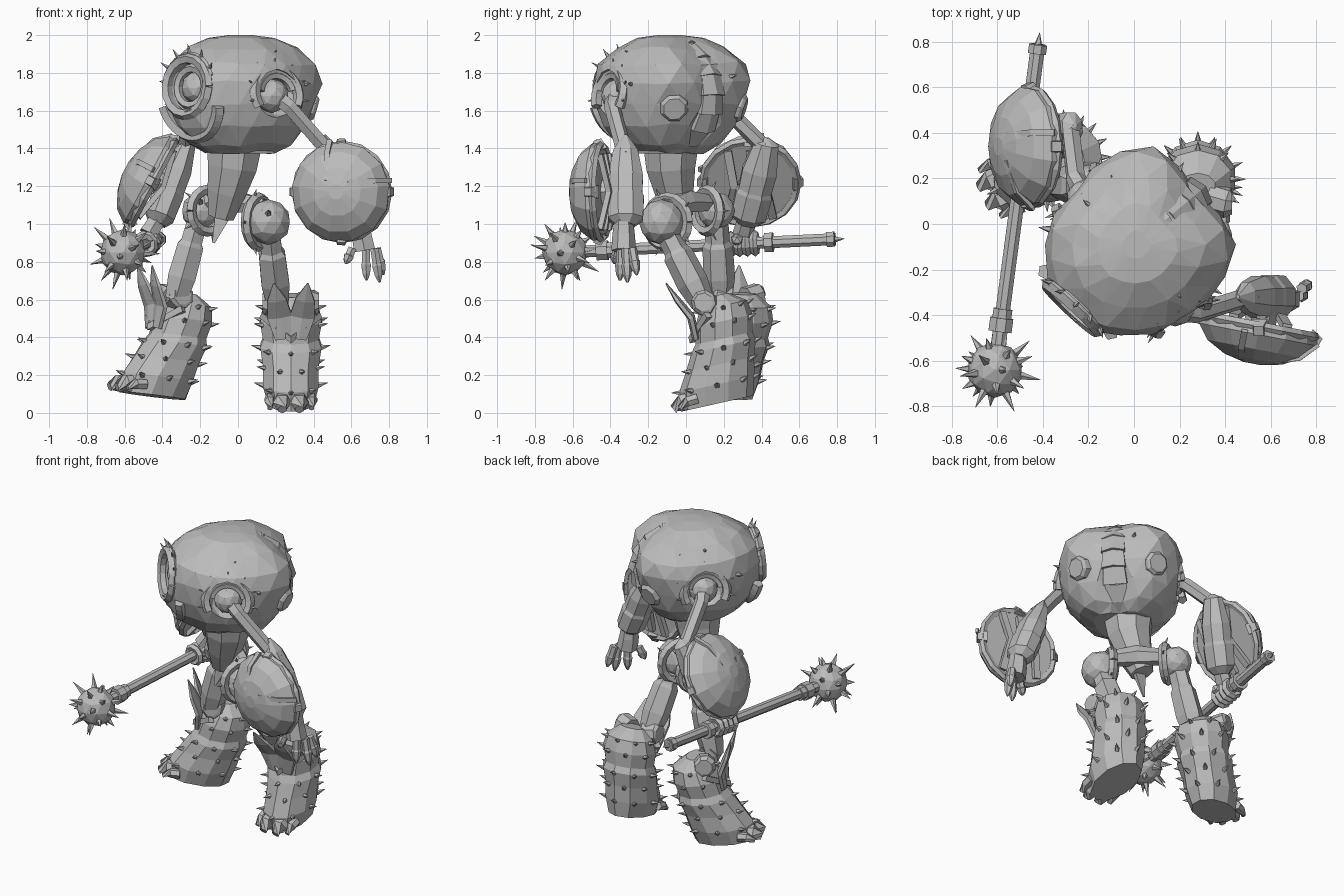
import bpy, bmesh, math, random
from mathutils import Vector as V, Matrix as M

random.seed(4)
if "Cube" in bpy.data.objects:
    bpy.data.objects.remove(bpy.data.objects["Cube"])

grey = bpy.data.materials.new("plain grey")
grey.use_nodes = True
grey.diffuse_color = (0.5, 0.5, 0.5, 1)
grey.node_tree.nodes["Principled BSDF"].inputs["Base Color"].default_value = (0.5, 0.5, 0.5, 1)


def finish(name, bm, mat=M()):
    bmesh.ops.recalc_face_normals(bm, faces=bm.faces)
    bm.transform(mat)
    mesh = bpy.data.meshes.new(name)
    bm.to_mesh(mesh)
    bm.free()
    mesh.materials.append(grey)
    ob = bpy.data.objects.new(name, mesh)
    bpy.context.scene.collection.objects.link(ob)
    return ob


def skin(bm, rings):
    # Joins rings of points with quads and caps both ends
    rows = [[bm.verts.new(p) for p in ring] for ring in rings]
    n = len(rows[0])
    for a, b in zip(rows, rows[1:]):
        for i in range(n):
            bm.faces.new((a[i], a[(i + 1) % n], b[(i + 1) % n], b[i]))
    bm.faces.new(rows[0])
    bm.faces.new(rows[-1])


def tube(bm, pts, radii, n=8, ref=(0, 1, 0)):
    pts, rings = [V(p) for p in pts], []
    for i, p in enumerate(pts):
        t = (pts[min(i + 1, len(pts) - 1)] - pts[max(i - 1, 0)]).normalized()
        r = V(ref) if abs(t.dot(V(ref).normalized())) < 0.95 else V((1, 0, 0))
        u = r.cross(t).normalized()
        v = t.cross(u)
        rad = radii[i] if isinstance(radii, (list, tuple)) else radii
        ru, rv = rad if isinstance(rad, tuple) else (rad, rad)
        rings.append([p + u * ru * math.cos(a) + v * rv * math.sin(a)
                      for a in [math.tau * (k + 0.5) / n for k in range(n)]])
    skin(bm, rings)


def spike(bm, base, d, r=0.014, length=0.05):
    base, d = V(base), V(d).normalized()
    tube(bm, [base - d * 0.01, base + d * length], [r, 0.001], 5)


def ball(bm, c, r, sub=2):
    bmesh.ops.create_icosphere(bm, subdivisions=sub, radius=r, matrix=M.Translation(c))


def ring(bm, c, normal, R, r, a0=0, a1=360, spikes=0, n=16):
    # Band around a normal, angle 90 is its highest point
    nrm = V(normal).normalized()
    u = V((0, 0, 1)).cross(nrm).normalized()
    v = nrm.cross(u)
    at = lambda a: u * math.cos(math.radians(a)) + v * math.sin(math.radians(a))
    tube(bm, [V(c) + at(a0 + (a1 - a0) * i / n) * R for i in range(n + 1)], r, 5, nrm)
    for i in range(spikes):
        d = at(a0 + (a1 - a0) * (i + 0.5) / spikes)
        spike(bm, V(c) + d * (R + 0.01), d + nrm * 0.5)


# Faceted torso: jutting face, grooved back with a lump on each side, flatter right flank
mid = V((0.01, -0.09, 0))
back_angle = 40


def torso_point(deg, z, r):
    bump = lambda centre, width: math.exp(-(((deg - centre + 180) % 360 - 180) / width) ** 2)
    r *= (1 - (.13 if z > 1.6 else .32) * bump(back_angle, 18) - .1 * bump(140, 20)
          + (.1 if z > 1.7 else .02) * (bump(back_angle + 44, 16) + bump(back_angle - 44, 16))
          + (.14 if z < 1.8 else .07) * bump(225, 22))
    a = math.radians(deg)
    jitter = random.uniform(-.012, .012) if z < 1.95 else 0
    return mid + V((r * math.cos(a), r * math.sin(a), z + jitter))


bm = bmesh.new()
profile = [(1.38, .18), (1.42, .27), (1.52, .35), (1.64, .39), (1.75, .4),
           (1.85, .375), (1.93, .28), (1.985, .17), (2.0, .06)]
skin(bm, [[torso_point(20 * k + 10 * (j % 2), z, r) for k in range(18)] for j, (z, r) in enumerate(profile)])
bmesh.ops.triangulate(bm, faces=[f for f in bm.faces if len(f.verts) == 4])
torso = finish("torso", bm)

# Sockets carved for the face and both shoulders
face_c, face_n = V((-.285, -.385, 1.73)), V((-.68, -.73, .08)).normalized()
left_c, left_n = V((.21, -.41, 1.69)), V((.5, -.84, .2)).normalized()
right_c, right_n = V((-.25, .15, 1.67)), V((-.72, .66, .2)).normalized()
for c, r in ((face_c, .14), (left_c, .13), (right_c, .13)):
    cut = bmesh.new()
    ball(cut, c, r)
    cutter = finish("socket_cutter", cut)
    cutter.hide_render = True
    mod = torso.modifiers.new("socket", 'BOOLEAN')
    mod.operation, mod.object = 'DIFFERENCE', cutter
    bpy.context.view_layer.objects.active = torso
    bpy.ops.object.modifier_apply(modifier=mod.name)
    bpy.data.objects.remove(cutter)

# Face: layered rims, inner eye dome and jaw band
bm = bmesh.new()
ring(bm, face_c - face_n * .025, face_n, .15, .03)
ring(bm, face_c - face_n * .06, face_n, .1, .025)
ball(bm, face_c - face_n * .11, .09)
ring(bm, face_c - face_n * .05 - V((0, 0, .07)), face_n + V((0, 0, -.3)), .2, .035, 190, 350)
ring(bm, face_c - face_n * .03, face_n, .17, .015, 20, 160, spikes=5)
finish("face", bm)

# Back: eight-sided vents on the lumps, ribbed spine in the groove
for s in ("left", "right"):
    bm = bmesh.new()
    a = math.radians(back_angle + (42 if s == "right" else -36))
    d = V((math.cos(a), math.sin(a), 0))
    v = d + V((0, 0, -.3))
    p = mid + d * .33 + V((0, 0, 1.63))
    tube(bm, [p, p + v * .06, p + v * .075], [.085, .075, .06])
    finish(s + "_vent", bm)
bm = bmesh.new()
a = math.radians(back_angle)
back = V((math.cos(a), math.sin(a), 0))
for i in range(7):
    a = math.radians(-50 + i * 20)
    p = mid + back * .345 * math.cos(a) + V((0, 0, 1.69 + .27 * math.sin(a)))
    up = V((0, 0, 1)) * math.cos(a) - back * math.sin(a)
    tube(bm, [p - up * .06, p + up * .05], [(.085, .05), (.075, .035)], 6, back)
finish("spine", bm)

bm = bmesh.new()
for deg, z in ((60, 1.78), (170, 1.75), (195, 1.85), (285, 1.84), (310, 1.9), (330, 1.74), (110, 1.88), (140, 1.9)):
    a = math.radians(deg)
    d = V((math.cos(a), math.sin(a), (z - 1.68) * 2))
    spike(bm, mid + V((d.x, d.y, 0)) * (.39 - max(0, z - 1.76) * .9) + V((0, 0, z)), d, .018, .045)
finish("torso_spikes", bm)

# Waist column, pelvis beam and hips
bm = bmesh.new()
tube(bm, [(-.02, -.08, 1.43), (-.03, -.08, 1.3), (-.06, -.06, 1.17), (-.09, -.03, 1.04)], [.16, .14, .11, .075])
finish("waist", bm)
hips = {"left": (V((.16, -.13, 1.01)), V((1, -.6, 0)), .12), "right": (V((-.2, .16, 1.07)), V((-.7, .9, 0)), .1)}
bm = bmesh.new()
tube(bm, [hips["left"][0] + V((-.02, .02, .08)), (-.02, .0, 1.12), hips["right"][0] + V((.02, -.02, .04))],
     [.045, .065, .045], 6)
tube(bm, [(-.08, -.05, 1.05), (-.13, -.06, .9)], [(.06, .02), (.01, .005)], 4)
finish("pelvis", bm)

legs = {"left": ((.28, .17, .05), 0, .22, (.21, .09, .58)),
        "right": ((-.45, .22, .09), -65, -.12, (-.33, .18, .6))}
for s, (loc, yaw, pitch, knee) in legs.items():
    h, n, r = hips[s]
    bm = bmesh.new()
    ball(bm, h, r)
    ring(bm, h - n.normalized() * .06, n, r + .01, .028, spikes=5)
    spike(bm, h + V((0, -r, .05)), (0, -1, .4), .018, .04)
    finish(s + "_hip", bm)
    bm = bmesh.new()
    k = V(knee)
    tube(bm, [h, h.lerp(k, .35), h.lerp(k, .4), h.lerp(k, .75), k], [.06, .065, .08, .085, .065], 6)
    finish(s + "_thigh", bm)

    # Boot: stacked sections of height, front, back and half width
    place = M.Translation(loc) @ M.Rotation(math.radians(yaw), 4, 'Z') @ M.Rotation(pitch, 4, 'X')
    sections = [(0, -.2, .19, .125), (.1, -.19, .22, .155), (.2, -.13, .24, .155), (.29, -.08, .27, .17),
                (.33, -.05, .26, .155), (.42, -.03, .28, .172), (.5, .01, .27, .15), (.56, .06, .18, .08)]
    at = lambda sec, a: V((sec[3] * math.cos(a), (sec[1] + sec[2]) / 2 + (sec[2] - sec[1]) / 2 * math.sin(a), sec[0]))
    bm = bmesh.new()
    skin(bm, [[at(sec, math.tau * (i + .5) / 10) for i in range(10)] for sec in sections])
    for x, r in ((-.11, .03), (-.045, .05), (.045, .05), (.11, .03)):
        y = abs(x) * .5
        tube(bm, [(x, -.1, .05), (x, -.21 + y, .045), (x, -.26 + y, .02)], [r, r, r * .5], 6)
    finish(s + "_boot", bm, place)
    bm = bmesh.new()
    for j, sec in enumerate(sections[1:4] + sections[5:7]):
        for i in range(8):
            a = math.tau * (i + j % 2 * .5) / 8
            spike(bm, at(sec, a) * .98, (math.cos(a), math.sin(a), .25), .017, .045)
    finish(s + "_boot_spikes", bm, place)

    # Knee caps and a shin guard with two broad points
    bm = bmesh.new()
    for x in (-1, 1):
        tube(bm, [(x * .05, .06, .52), (x * .13, .04, .54), (x * .15, .04, .54)], [.07, .068, .05])
        tube(bm, [(x * .04, -.04, .36), (x * .06, -.04, .48), (x * .075, -.09, .58), (x * .09, -.13, .68)],
             [(.05, .02), (.075, .022), (.06, .018), (.005, .004)], 6)
    tube(bm, [(-.15, .05, .47), (0, -.06, .36), (.15, .05, .47)], .024, 4, (0, 0, 1))
    finish(s + "_knee_guard", bm, place)

# Arms: shoulder, upper bar, forearm, round shell
arms = {"left": (left_c, left_n, (.5, -.32, 1.36), (.65, -.32, .99), (.55, -.45, 1.17), (-.19, -.98, 0), .12),
        "right": (right_c, right_n, (-.28, .42, 1.4), (-.43, .32, 1.0), (-.45, .34, 1.22), (-.88, 0, .47), .06)}
for s, (c, n, elbow, wrist, shell, out, point) in arms.items():
    bm = bmesh.new()
    ball(bm, c - n * .06, .09)
    ring(bm, c - n * .01, n, .135, .03, -30, 210, spikes=7)
    ring(bm, c - n * .01, n, .1, .022, 10, 170, spikes=5)
    finish(s + "_shoulder", bm)

    e, w, o, p = V(elbow), V(wrist), V(out).normalized(), V(shell)
    bm = bmesh.new()
    tube(bm, [c - n * .04, c.lerp(e, .2), e], [.05, .043, .043], 6)
    ball(bm, e, .055, 1)
    finish(s + "_upper_arm", bm)

    bm = bmesh.new()
    ax = (e - w).normalized()
    tube(bm, [e + ax * point, e + ax * .03, e.lerp(w, .3), e.lerp(w, .55), e.lerp(w, .6), e.lerp(w, .9), w],
         [(.01, .01), (.05, .07), (.085, .1), (.085, .095), (.09, .105), (.085, .1), (.05, .05)], 8)
    tube(bm, [e.lerp(w, .5), p], .07, 6)
    finish(s + "_forearm", bm)

    bm = bmesh.new()
    tube(bm, [p - o * .01, p + o * .035, p + o * .1, p + o * .145, p + o * .165], [.26, .265, .215, .13, .04], 13)
    ring(bm, p, o, .25, .022)
    u = V((0, 0, 1)).cross(o).normalized()
    v = o.cross(u)
    # Raised straps across the shell, prongs on its rim and ribs inside
    for a, b in ((u, v), (v, -u)):
        tube(bm, [p + a * .27 + b * .06 + o * .03, p + a * .2 + b * .06 + o * .105, p + a * .06 + b * .05 + o * .15],
             [(.02, .012)] * 3, 4, o)
    for d in (u, -u, v, -v):
        tube(bm, [p + d * .22, p + d * .275 + o * .02], [.05, .03], 4)
    for k in (-.12, 0, .12):
        tube(bm, [p + u * k - v * .2 - o * .02, p + u * k * .7 - o * .06, p + u * k + v * .2 - o * .02],
             [(.03, .02)] * 3, 4, o)
    finish(s + "_arm_shell", bm)

# Open left hand
bm = bmesh.new()
tube(bm, [(.65, -.33, 1.02), (.655, -.33, .94), (.67, -.33, .86)], [.05, .06, .065], 6)
for tip in ((.57, -.38, .79), (.68, -.35, .7), (.75, -.31, .69), (.77, -.26, .73)):
    tip = V(tip)
    base = V((.67, -.33, .87)).lerp(V((tip.x, tip.y, .87)), .65)
    tube(bm, [base, base.lerp(tip, .45), base.lerp(tip, .5), tip.lerp(base, .2), tip], [.025, .025, .03, .022, .006], 6)
finish("left_hand", bm)

# Mace with a spiked head
head, butt = V((-.61, -.64, .85)), V((-.42, .79, .92))
axis = (butt - head).normalized()
bm = bmesh.new()
tube(bm, [head, butt], .034, 8)
for d, r, half in ((.2, .055, .03), (.23, .045, .04), (1.09, .055, .022), (1.42, .043, .02)):
    tube(bm, [head + axis * (d - half), head + axis * (d + half)], r, 8)
spike(bm, butt, axis, .02, .05)
ball(bm, head, .122)
for i in range(26):
    z = 1 - (i + .5) / 13
    a = i * 2.39996
    q = math.sqrt(1 - z * z)
    d = V((q * math.cos(a), q * math.sin(a), z))
    spike(bm, head + d * .115, d, .021, (.05, .09, .07)[i % 3])
finish("mace", bm)

# Right fist gripping the handle
bm = bmesh.new()
g = head + axis * .95
tube(bm, [(-.43, .32, 1.02), g + V((.01, 0, .05))], [.05, .055], 6)
for k in range(4):
    ring(bm, g + axis * (k - 1.5) * .042, axis, .05, .022, n=9)
ball(bm, g + V((.05, -.03, .02)), .035, 1)
finish("right_hand", bm)
